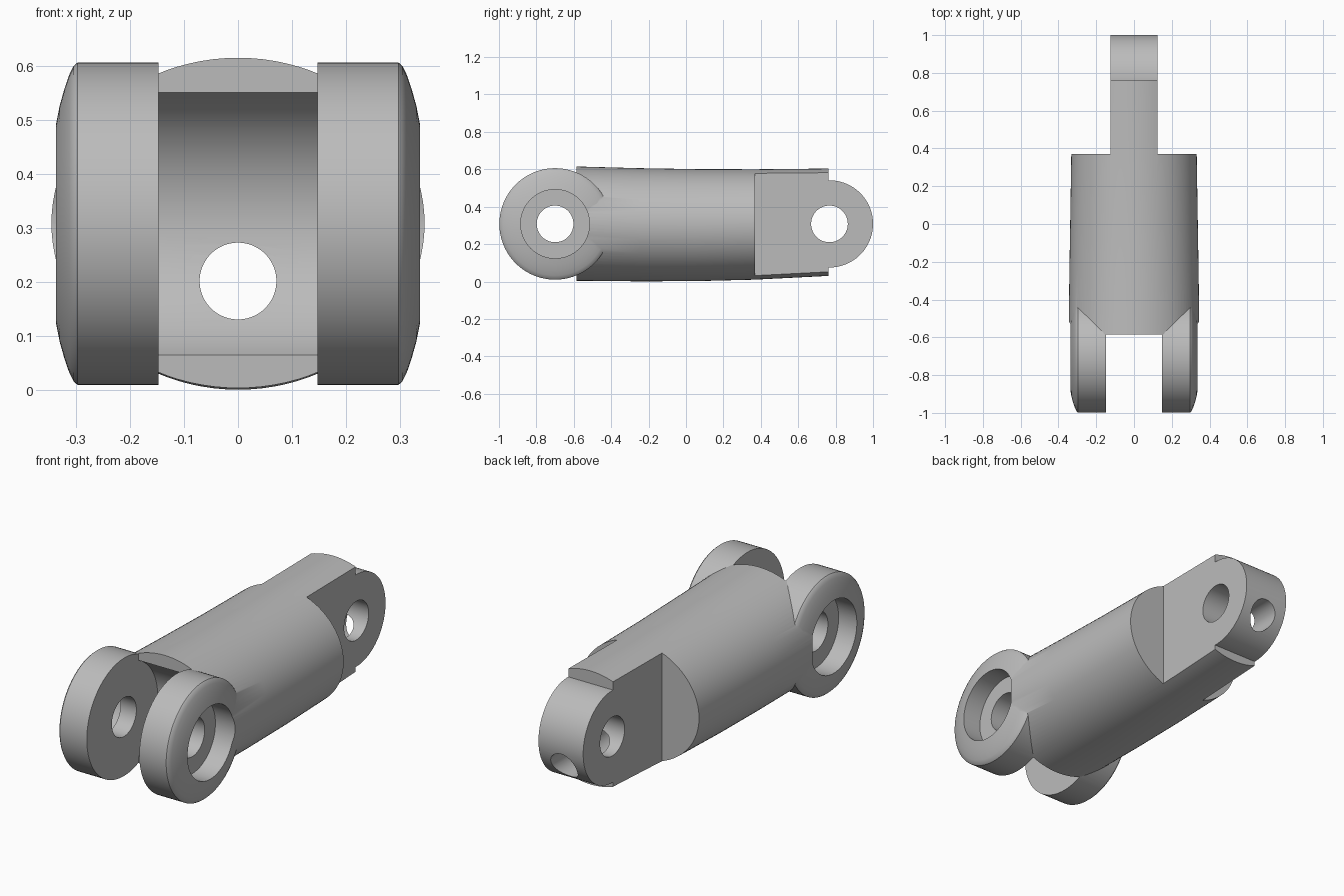
import bpy, bmesh
from math import sin, cos, pi, radians, atan2, hypot

if "Cube" in bpy.data.objects:
    bpy.data.objects.remove(bpy.data.objects["Cube"])

SEG = 96
AXIS_Z = 0.308
FORK_Y, EYE_Y = -0.70, 0.767
SLOT, TONGUE = 0.147, 0.125      # half widths

steel = bpy.data.materials.new("plain_grey")
steel.use_nodes = True
GREY = (0.5, 0.5, 0.5, 1)
steel.diffuse_color = GREY
steel.node_tree.nodes["Principled BSDF"].inputs["Base Color"].default_value = GREY


def loft(name, rings):
    """Closed skin over matching rings of points, capped at both ends."""
    bm = bmesh.new()
    loops = [[bm.verts.new(p) for p in ring] for ring in rings]
    n = len(loops[0])
    for a, b in zip(loops, loops[1:]):
        for i in range(n):
            j = (i + 1) % n
            bm.faces.new((a[i], a[j], b[j], b[i]))
    bm.faces.new(loops[0])
    bm.faces.new(loops[-1])
    bmesh.ops.recalc_face_normals(bm, faces=bm.faces)
    mesh = bpy.data.meshes.new(name)
    bm.to_mesh(mesh)
    bm.free()
    mesh.materials.append(steel)
    obj = bpy.data.objects.new(name, mesh)
    bpy.context.collection.objects.link(obj)
    return obj


def ring(rx, rz):
    return [(rx * cos(2 * pi * i / SEG), rz * sin(2 * pi * i / SEG)) for i in range(SEG)]


def turned(name, y, profile):
    """Solid turned around a crosswise axis; profile is (x, radius)."""
    return loft(name, [[(x, y + a, AXIS_Z + b) for a, b in ring(r, r)] for x, r in profile])


def pin(name, y, r, x0, x1):
    return turned(name, y, [(x0, r), (x1, r)])


def prism(name, outline, x0, x1):
    return loft(name, [[(x, y, z) for y, z in outline] for x in (x0, x1)])


def combine(target, tool, operation):
    mod = target.modifiers.new(operation.lower(), "BOOLEAN")
    mod.object, mod.operation, mod.solver = tool, operation, "EXACT"
    bpy.context.view_layer.objects.active = target
    bpy.ops.object.modifier_apply(modifier=mod.name)
    bpy.data.objects.remove(tool)


# Barrel: slightly tapering oval tube; stations are (y, bottom, top, half width)
stations = [(-0.585, 0.004, 0.615, 0.346), (-0.25, 0.001, 0.606, 0.342),
            (0.05, 0.002, 0.601, 0.337), (0.37, 0.01, 0.6, 0.332),
            (EYE_Y - 0.005, 0.03, 0.604, 0.326)]
link = loft("clevis_link", [
    [(x, y, (lo + hi) / 2 + z) for x, z in ring(w, (hi - lo) / 2)]
    for y, lo, hi, w in stations])

# Fork cheeks: one spool with crowned outer faces, split by the slot below
crown = [(0.297, 0.298), (0.304, 0.292), (0.312, 0.276),
         (0.321, 0.25), (0.33, 0.218), (0.337, 0.182)]
spool = [(-x, r) for x, r in reversed(crown)] + crown
combine(link, turned("fork_spool", FORK_Y, spool), "UNION")

# Rounded eye at the rear
combine(link, pin("tongue_eye", EYE_Y, 0.233, -0.2, 0.2), "UNION")

# Front slot with a concave floor
floor_y, half = -0.585, 0.243
radius, sweep = hypot(floor_y - FORK_Y, half), atan2(half, floor_y - FORK_Y)
arc = [(FORK_Y + radius * cos(t), AXIS_Z + radius * sin(t))
       for t in (sweep * (i / 16 - 1) for i in range(33))]
slot = [(-1.2, -0.2), (floor_y, -0.2)] + arc + [(floor_y, 0.8), (-1.2, 0.8)]
combine(link, prism("slot_cutter", slot, -SLOT, SLOT), "DIFFERENCE")

# Flats either side of the tongue, and counterbores in the cheeks
flat = [(0.37, -0.2), (1.2, -0.2), (1.2, 0.8), (0.37, 0.8)]
for s in (-1, 1):
    combine(link, prism("flat_cutter", flat, s * TONGUE, s * 0.6), "DIFFERENCE")
    combine(link, pin("counterbore", FORK_Y, 0.184, s * 0.235, s * 0.6), "DIFFERENCE")

# Cross holes for the pins
combine(link, pin("fork_bore", FORK_Y, 0.098, -0.6, 0.6), "DIFFERENCE")
combine(link, pin("eye_bore", EYE_Y, 0.098, -0.6, 0.6), "DIFFERENCE")

# Lengthwise bore below the centreline
bore = loft("long_bore", [[(x, y, 0.202 + z) for x, z in ring(0.071, 0.071)]
                          for y in (-1.3, 1.3)])
combine(link, bore, "DIFFERENCE")

# Smooth shading with crisp machined edges
for o in bpy.context.selected_objects:
    o.select_set(False)
link.select_set(True)
bpy.context.view_layer.objects.active = link
bpy.ops.object.shade_smooth_by_angle(angle=radians(30))
